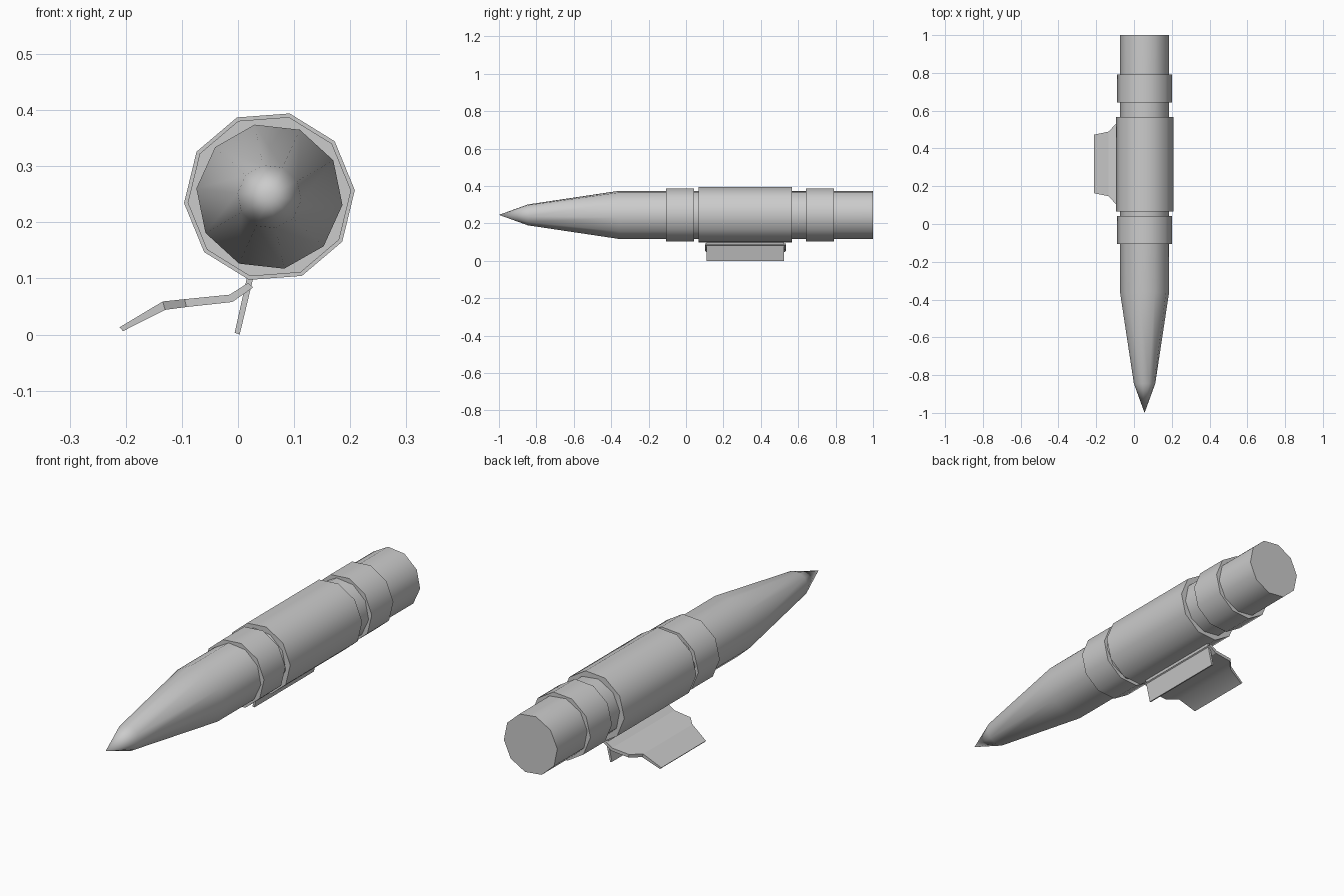
import bpy, bmesh, math

if "Cube" in bpy.data.objects:
    bpy.data.objects.remove(bpy.data.objects["Cube"])

CX, CZ = 0.056, 0.2457      # long axis of the body
SIDES = 10


def finish(name, bm, angle):
    bmesh.ops.recalc_face_normals(bm, faces=bm.faces)
    me = bpy.data.meshes.new(name)
    bm.to_mesh(me)
    bm.free()
    ob = bpy.data.objects.new(name, me)
    bpy.context.collection.objects.link(ob)
    bpy.ops.object.select_all(action='DESELECT')
    bpy.context.view_layer.objects.active = ob
    ob.select_set(True)
    bpy.ops.object.shade_smooth_by_angle(angle=math.radians(angle))
    return ob


def loft(bm, rings):
    """Skin closed rings of equal length and cap any open ends."""
    for a, b in zip(rings, rings[1:]):
        n = max(len(a), len(b))
        for i in range(n):
            j = (i + 1) % n
            if len(a) == 1:
                bm.faces.new((a[0], b[i], b[j]))
            else:
                bm.faces.new((a[i], a[j], b[j], b[i]))
    for r in (rings[0], rings[-1]):
        if len(r) > 2:
            bm.faces.new(r)


def turned(name, profile, start_deg):
    """Ten-sided solid along y from (y, radius) pairs."""
    bm = bmesh.new()
    rings = []
    for y, r in profile:
        count = SIDES if r > 0 else 1
        ring = []
        for i in range(count):
            a = math.radians(start_deg) + math.tau * i / SIDES
            ring.append(bm.verts.new((CX + r * math.cos(a), y, CZ + r * math.sin(a))))
        rings.append(ring)
    loft(bm, rings)
    return finish(name, bm, 42)


def plate(name, stations, yc):
    """Bent plate; stations are (x top, z top, x bottom, z bottom, half width)."""
    bm = bmesh.new()
    rings = []
    for xt, zt, xb, zb, h in stations:
        pts = ((xt, yc - h, zt), (xt, yc + h, zt), (xb, yc + h, zb), (xb, yc - h, zb))
        rings.append([bm.verts.new(p) for p in pts])
    loft(bm, rings)
    return finish(name, bm, 20)


# Pointed body with tapered nose
turned("body", [(-1, 0), (-0.845, 0.057), (-0.36, 0.131), (1, 0.131)], -6.4)

# Sleeve and the two narrower collars
for name, y0, y1, r in (("front_collar", -0.107, 0.042, 0.146),
                        ("middle_sleeve", 0.066, 0.566, 0.1526),
                        ("rear_collar", 0.642, 0.792, 0.146)):
    turned(name, [(y0, r), (y1, r)], 4.3)

# Bent side lever
plate("side_lever", [
    (-0.211, 0.013, -0.205, 0.006, 0.155),
    (-0.134, 0.059, -0.130, 0.044, 0.171),
    (-0.095, 0.063, -0.092, 0.049, 0.214),
    (-0.015, 0.071, -0.010, 0.058, 0.217),
    (0.018, 0.092, 0.027, 0.084, 0.217)], 0.318)

# Slanted support plate under the sleeve
plate("support_plate", [
    (0.016, 0.102, 0.027, 0.100, 0.207),
    (-0.006, 0.003, 0.003, 0.000, 0.207)], 0.316)
